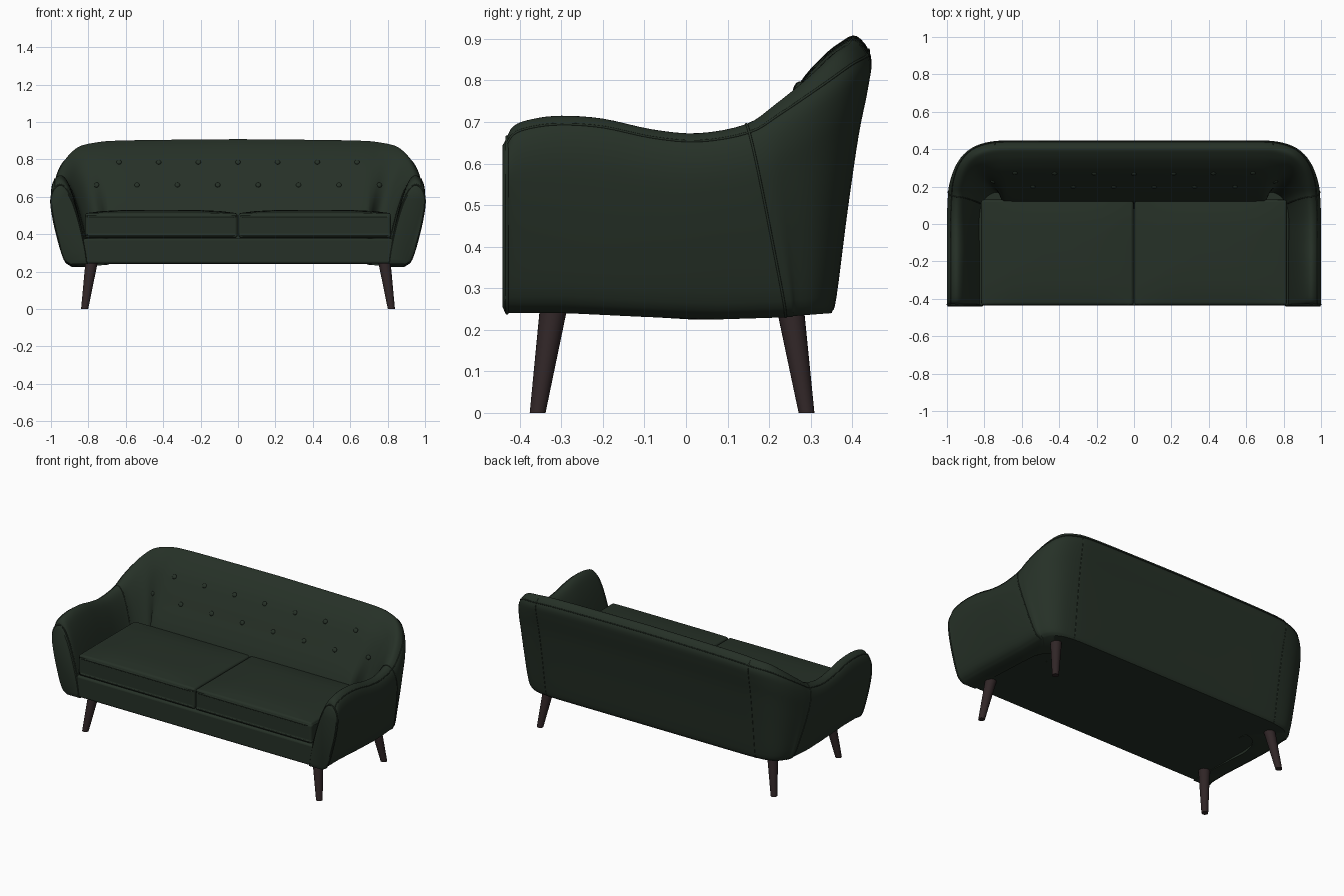
import bpy, bmesh, math
from mathutils import Vector, Matrix

if "Cube" in bpy.data.objects:
    bpy.data.objects.remove(bpy.data.objects["Cube"])


def material(name, rgb):
    m = bpy.data.materials.new(name)
    m.use_nodes = True
    m.diffuse_color = (*rgb, 1)
    bsdf = m.node_tree.nodes["Principled BSDF"]
    bsdf.inputs["Base Color"].default_value = (*rgb, 1)
    bsdf.inputs["Roughness"].default_value = 0.8
    return m


FABRIC = material("dark green fabric", (0.019, 0.030, 0.020))
WOOD = material("dark brown wood", (0.030, 0.019, 0.020))


def finish(bm, name, mat, bevel=0):
    bmesh.ops.recalc_face_normals(bm, faces=bm.faces)
    mesh = bpy.data.meshes.new(name)
    bm.to_mesh(mesh)
    bm.free()
    mesh.materials.append(mat)
    ob = bpy.data.objects.new(name, mesh)
    bpy.context.collection.objects.link(ob)
    if bevel:
        mod = ob.modifiers.new("rounded edges", "BEVEL")
        mod.width, mod.segments, mod.limit_method = bevel, 4, "ANGLE"
        mod.angle_limit = math.radians(50)
    bpy.ops.object.select_all(action="DESELECT")
    ob.select_set(True)
    bpy.context.view_layer.objects.active = ob
    bpy.ops.object.shade_smooth_by_angle(angle=math.radians(50))
    return ob


def piping(name, points, radius=0.004, cyclic=False):
    curve = bpy.data.curves.new(name, "CURVE")
    curve.dimensions = "3D"
    curve.bevel_depth, curve.bevel_resolution = radius, 2
    spline = curve.splines.new("POLY")
    spline.points.add(len(points) - 1)
    for p, co in zip(spline.points, points):
        p.co = (*co, 1)
    spline.use_cyclic_u = cyclic
    curve.materials.append(FABRIC)
    ob = bpy.data.objects.new(name, curve)
    bpy.context.collection.objects.link(ob)


def smooth_path(keys, n):
    """Catmull-Rom interpolation through tuples of any length."""
    k = [Vector(p) for p in keys]
    k = [k[0] * 2 - k[1]] + k + [k[-1] * 2 - k[-2]]
    out = []
    for a, b, c, d in zip(k, k[1:], k[2:], k[3:]):
        for i in range(n):
            t = i / n
            out.append(0.5 * (2 * b + (c - a) * t + (2 * a - 5 * b + 4 * c - d) * t * t
                              + (3 * b - a - 3 * c + d) * t ** 3))
    return out + [k[-2]]


# Cross-sections (outward offset, height), outer bottom over the crown to inner bottom
ARM = [(0, .24), (.042, .28), (.08, .42), (.103, .54), (.11, .62), (.097, .68), (.065, .71),
       (.035, .697), (.008, .65), (-.02, .57), (-.05, .45), (-.075, .32), (-.085, .24)]
BACK = [(0, .24), (.012, .28), (.04, .5), (.066, .68), (.088, .79), (.095, .86), (.06, .908),
        (.02, .892), (-.025, .855), (-.08, .79), (-.155, .66), (-.235, .5), (-.3, .24)]
SUB = 4
arm_sec, back_sec = smooth_path(ARM, SUB), smooth_path(BACK, SUB)
CROWN = 6 * SUB

# Stations: base x, base y, facing angle, arm-to-back blend, crown height, seam tilt
STATIONS = [(.89, -.435, 0, 0, .655, 0), (.89, -.415, 0, 0, .69, 0), (.89, -.37, 0, 0, .707, 0),
            (.89, -.3, 0, 0, .715, 0), (.89, -.2, 0, 0, .708, 0), (.89, -.08, 0, 0, .682, 0),
            (.89, .03, 0, 0, .673, .05), (.885, .14, 5, .05, .695, .1),
            (.88, .2, 15, .25, .742, .06), (.86, .27, 35, .5, .812, .03),
            (.82, .32, 58, .75, .868, .01), (.75, .345, 78, .95, .89, 0),
            (.65, .35, 90, 1, .9, 0), (.35, .35, 90, 1, .905, 0), (0, .35, 90, 1, .908, 0)]


def section(st):
    bx, by, ang, w, top, tilt = st
    n = Vector((math.cos(math.radians(ang)), math.sin(math.radians(ang))))
    pts = [a.lerp(b, w) for a, b in zip(arm_sec, back_sec)]
    peak = max(p.y for p in pts)
    sag = .015 * max(0, 1 - abs(by - .03) / .32)
    ring = []
    for i, p in enumerate(pts):
        h = (p.y - .24) / (peak - .24)
        lean = tilt * (1 - h) * (1 if i < CROWN else -.4)
        ring.append(Vector((bx + n.x * p.x, by + n.y * p.x + lean,
                            .24 + h * (top - .24) - sag * (1 - h))))
    return ring


def flip(p):
    return Vector((-p.x, p.y, p.z))


# Wraparound shell: arms, corners and back in one sweep
half = [section(s) for s in smooth_path(STATIONS, 4)]
front_edge, corner_seam, back_seam = half[1], half[28], half[45]
centre = sum(half[0], Vector()) / len(half[0])
cap = [centre + (p - centre) * .94 + Vector((0, -.006, 0)) for p in half[0]]
half.insert(0, cap)
rings = half + [[flip(p) for p in r] for r in reversed(half[:-1])]
bm = bmesh.new()
vr = [[bm.verts.new(p) for p in r] for r in rings]
for r0, r1 in zip(vr, vr[1:]):
    for i in range(len(r0)):
        j = (i + 1) % len(r0)
        bm.faces.new((r0[i], r0[j], r1[j], r1[i]))
bm.faces.new(vr[0])
bm.faces.new(vr[-1])
shell = finish(bm, "arms_and_back", FABRIC)

# Seams along the shell
for side, f in (("left", lambda p: p), ("right", flip)):
    piping(side + "_arm_front_seam", [f(p) for p in front_edge], .004)
    piping(side + "_corner_seam", [f(p) for p in corner_seam], .003)
    piping(side + "_back_seam", [f(p) for p in back_seam[:CROWN]], .002)
piping("crown_seam", [r[CROWN - 3] for r in rings[2:-2]], .003)


def block(name, lo, hi, bevel, dome=0):
    lo, hi = Vector(lo), Vector(hi)
    bm = bmesh.new()
    bmesh.ops.create_cube(bm, size=2)
    bmesh.ops.subdivide_edges(bm, edges=bm.edges, cuts=9, use_grid_fill=True)
    for v in bm.verts:
        x, y, z = v.co
        swell = (1 - x ** 4) * (1 - y ** 4) if z > .99 else 0
        v.co = [(a + b) / 2 + c * (b - a) / 2 for a, b, c in zip(lo, hi, v.co)]
        v.co.z += dome * swell
    return finish(bm, name, FABRIC, bevel)


def rounded_loop(x0, x1, y0, y1, z, r):
    pts = []
    corners = ((x1 - r, y1 - r), (x0 + r, y1 - r), (x0 + r, y0 + r), (x1 - r, y0 + r))
    for q, (cx, cy) in enumerate(corners):
        for i in range(6):
            a = math.radians(90 * q + 18 * i)
            pts.append((cx + r * math.cos(a), cy + r * math.sin(a), z))
    return pts


# Seat base and two seat cushions with piped edges
block("seat_base", (-.83, -.437, .243), (.83, .3, .378), .012)
for side, x0, x1 in (("left", .003, .817), ("right", -.817, -.003)):
    block(side + "_seat_cushion", (x0, -.434, .38), (x1, .13, .512), .03, .018)
    for edge, z in (("top", .492), ("bottom", .392)):
        piping(f"{side}_cushion_{edge}_piping",
               rounded_loop(x0 + .003, x1 - .003, -.433, .127, z, .028), .004, True)

# Tufting buttons in two staggered rows
bpy.context.view_layer.update()
for row, z, count, step in (("upper", .785, 7, .212), ("lower", .663, 8, .216)):
    for i in range(count):
        x = (i - (count - 1) / 2) * step
        hit, loc, normal, _ = shell.ray_cast(Vector((x, -.2, z)), Vector((0, 1, 0)))
        bm = bmesh.new()
        turn = normal.to_track_quat("Z", "Y").to_matrix().to_4x4()
        bmesh.ops.create_uvsphere(bm, u_segments=16, v_segments=8, radius=.014,
                                  matrix=Matrix.Translation(loc) @ turn @ Matrix.Diagonal((1, 1, .5, 1)))
        finish(bm, f"{row}_button_{i + 1}", FABRIC)

# Splayed tapered legs
for end, y_top, y_foot in (("front", -.316, -.357), ("back", .248, .29)):
    for side, s in (("left", 1), ("right", -1)):
        bm = bmesh.new()
        bmesh.ops.create_cone(bm, cap_ends=True, segments=24, radius1=.019, radius2=.034, depth=.27)
        for v in bm.verts:
            t = v.co.z / .27 + .5
            v.co += Vector((s * (.82 - .04 * t), y_foot + (y_top - y_foot) * t, .135))
        finish(bm, f"{end}_{side}_leg", WOOD)
